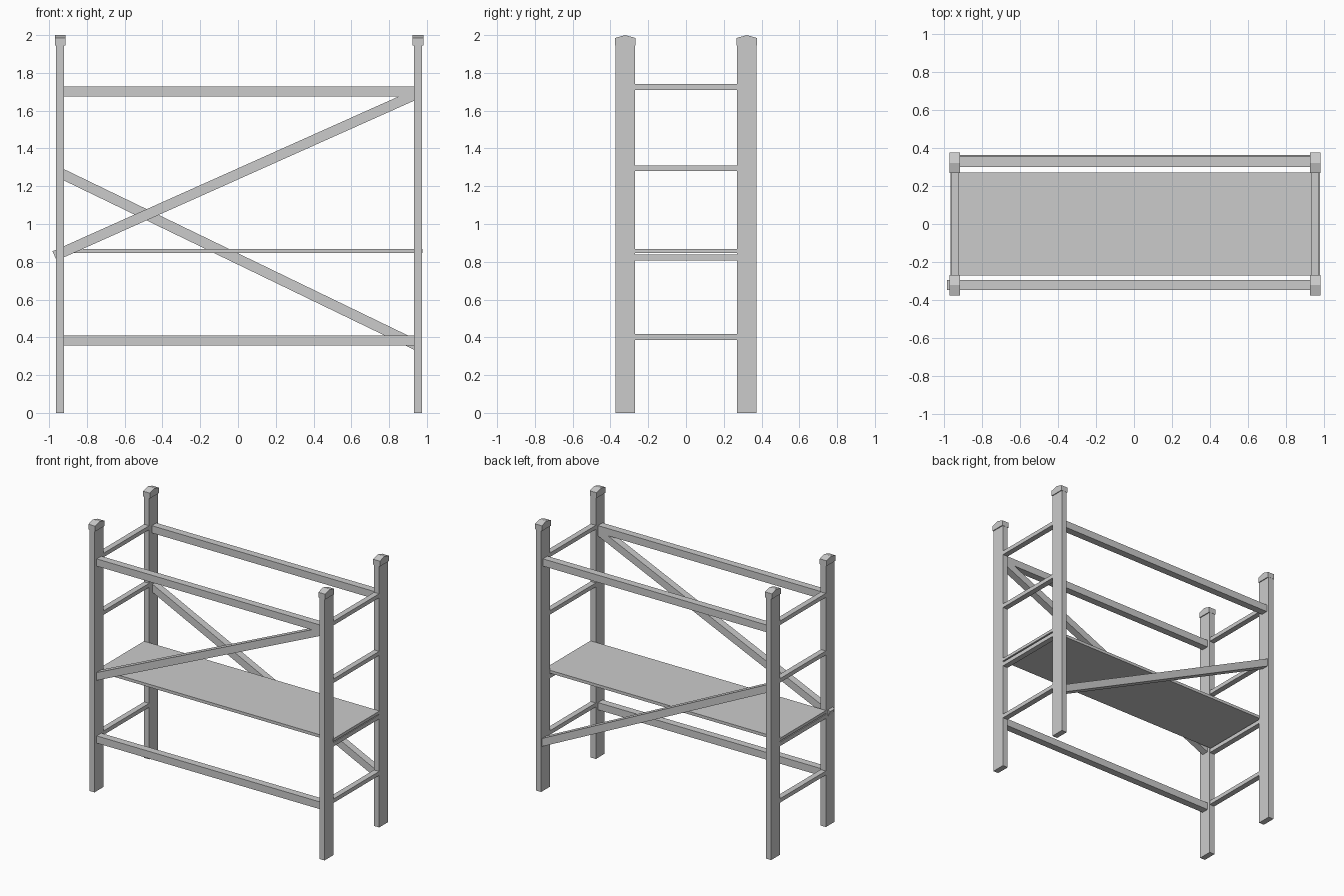
import bpy, bmesh, math
from mathutils import Vector

if "Cube" in bpy.data.objects:
    bpy.data.objects.remove(bpy.data.objects["Cube"])


def add_mesh(name, bm):
    bmesh.ops.recalc_face_normals(bm, faces=bm.faces)
    me = bpy.data.meshes.new(name)
    bm.to_mesh(me)
    bm.free()
    ob = bpy.data.objects.new(name, me)
    bpy.context.collection.objects.link(ob)
    return ob


def box(name, x0, x1, y0, y1, z0, z1):
    bm = bmesh.new()
    bmesh.ops.create_cube(bm, size=1)
    for v in bm.verts:
        v.co = ((x0 + x1) / 2 + v.co.x * (x1 - x0),
                (y0 + y1) / 2 + v.co.y * (y1 - y0),
                (z0 + z1) / 2 + v.co.z * (z1 - z0))
    return add_mesh(name, bm)


def brace(name, a, b, y, size):
    """Square bar running between two (x, z) points at depth y."""
    dx, dz = b[0] - a[0], b[1] - a[1]
    length = math.hypot(dx, dz)
    ob = box(name, -length / 2, length / 2, -size / 2, size / 2, -size / 2, size / 2)
    ob.location = Vector(((a[0] + b[0]) / 2, y, (a[1] + b[1]) / 2))
    ob.rotation_euler = (0, -math.atan2(dz, dx), 0)
    return ob


def cap(name, x, y):
    """Gabled cap: pentagon profile in y-z, extruded along x."""
    w, h = 0.0535, 0.028
    profile = [(-w, 1.945), (w, 1.945), (w, 1.985), (0, 2.0), (-w, 1.985)]
    bm = bmesh.new()
    face = bm.faces.new([bm.verts.new((x - h, y + py, pz)) for py, pz in profile])
    ext = bmesh.ops.extrude_face_region(bm, geom=[face])
    for v in ext["geom"]:
        if isinstance(v, bmesh.types.BMVert):
            v.co.x += 2 * h
    # extrusion keeps the starting face, so the solid is closed
    return add_mesh(name, bm)


# Four posts with caps
for side, x in (("left", -0.942), ("right", 0.953)):
    for end, y in (("front", -0.322), ("back", 0.322)):
        box(f"{end}_{side}_post", x - 0.0215, x + 0.0215, y - 0.052, y + 0.052, 0, 1.96)
        cap(f"{end}_{side}_cap", x, y)

    # Ladder rungs on each end
    for i, z in enumerate((0.402, 0.823, 1.296, 1.725)):
        box(f"{side}_rung_{i + 1}", x - 0.021, x + 0.021, -0.275, 0.275, z - 0.015, z + 0.015)

# Long rails: both sides at the top, front only at the bottom
box("front_top_rail", -0.93, 0.94, -0.348, -0.294, 1.675, 1.729)
box("back_top_rail", -0.93, 0.94, 0.300, 0.354, 1.675, 1.729)
box("front_lower_rail", -0.93, 0.94, -0.348, -0.294, 0.357, 0.411)

# Diagonal braces
brace("front_diagonal", (-0.971, 0.831), (0.945, 1.688), -0.321, 0.054)
brace("back_diagonal", (-0.935, 1.267), (0.945, 0.358), 0.335, 0.054)

# Standing platform
box("platform", -0.964, 0.977, -0.272, 0.272, 0.846, 0.868)
